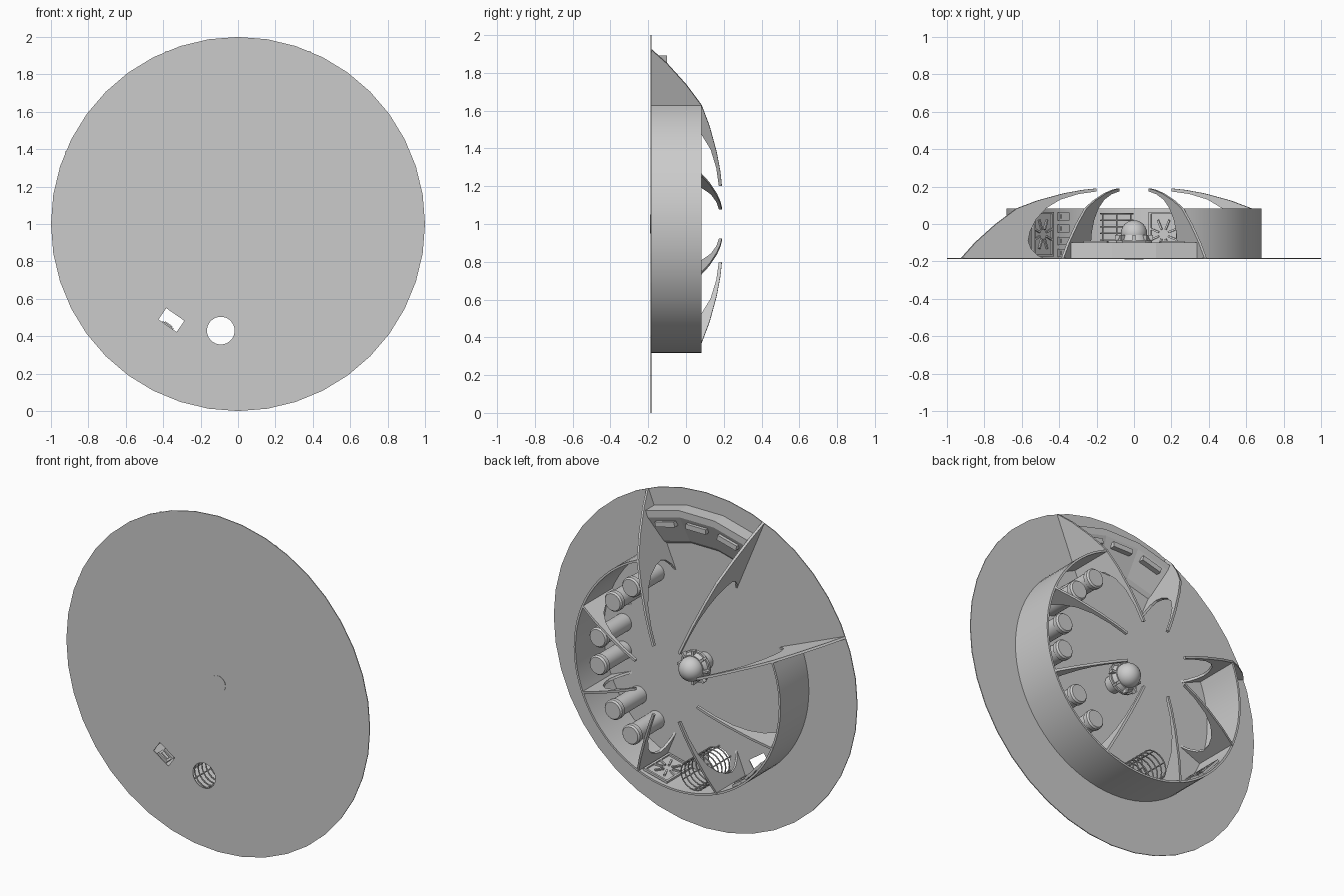
import bpy, bmesh, math
from mathutils import Matrix, Vector

if "Cube" in bpy.data.objects:
    bpy.data.objects.remove(bpy.data.objects["Cube"])

grey = bpy.data.materials.new("hull_grey")
grey.use_nodes = True
grey.diffuse_color = (0.6, 0.6, 0.6, 1)
grey.node_tree.nodes["Principled BSDF"].inputs["Base Color"].default_value = (0.6, 0.6, 0.6, 1)

BASE = -0.183   # inner surface of the disc
RIM = 0.083     # top of the wall


def polar(r, deg, y):
    a = math.radians(deg)
    return Vector((r * math.sin(a), y, 1 + r * math.cos(a)))


def frame(r, deg, y):
    """Local x = tangent, local y = +y, local z = outward."""
    return Matrix.Translation(polar(r, deg, y)) @ Matrix.Rotation(math.radians(deg), 4, 'Y')


def finish(name, bm, smooth=False):
    bmesh.ops.recalc_face_normals(bm, faces=bm.faces)
    me = bpy.data.meshes.new(name)
    bm.to_mesh(me)
    bm.free()
    me.materials.append(grey)
    ob = bpy.data.objects.new(name, me)
    bpy.context.collection.objects.link(ob)
    if smooth:
        bpy.ops.object.select_all(action='DESELECT')
        ob.select_set(True)
        bpy.context.view_layer.objects.active = ob
        bpy.ops.object.shade_smooth_by_angle(angle=math.radians(35))
    return ob


def add_box(bm, mat, size):
    bmesh.ops.create_cube(bm, size=1, matrix=mat @ Matrix.Diagonal((*size, 1)))


def add_cyl(bm, x, z, y0, y1, r0, r1=None, n=24):
    m = Matrix.Translation((x, (y0 + y1) / 2, z)) @ Matrix.Rotation(-math.pi / 2, 4, 'X')
    bmesh.ops.create_cone(bm, cap_ends=True, segments=n, radius1=r0,
                          radius2=r0 if r1 is None else r1, depth=y1 - y0, matrix=m)


def add_sweep(bm, profile, angles):
    """Closed (r, y) profile swept round the disc axis, capped at both ends."""
    rings = [[bm.verts.new(polar(r, a, y)) for r, y in profile] for a in angles]
    n = len(profile)
    for p, q in zip(rings, rings[1:]):
        for i in range(n):
            j = (i + 1) % n
            bm.faces.new((p[i], p[j], q[j], q[i]))
    bm.faces.new(rings[0])
    bm.faces.new(rings[-1])


# Base disc with a round and a rectangular opening
bm = bmesh.new()
add_cyl(bm, 0, 1, -0.188, BASE, 1.0, n=40)
disc = finish("base_disc", bm)
HOLE_X, HOLE_Z = -0.092, 0.43
bm = bmesh.new()
add_cyl(bm, HOLE_X, HOLE_Z, -0.3, -0.1, 0.074, n=32)
add_box(bm, frame(0.625, 214.7, -0.2), (0.118, 0.2, 0.073))
cutter = finish("opening_cutter", bm)
cutter.hide_render = True
mod = disc.modifiers.new("openings", 'BOOLEAN')
mod.operation = 'DIFFERENCE'
mod.solver = 'EXACT'
mod.object = cutter
bpy.context.view_layer.objects.active = disc
bpy.ops.object.modifier_apply(modifier="openings")
bpy.data.objects.remove(cutter)

# Curved wall covering three quarters of the circle
bm = bmesh.new()
add_sweep(bm, [(0.67, BASE), (0.682, BASE), (0.682, RIM), (0.67, RIM)],
          [22.5 + 270 * i / 60 for i in range(61)])
finish("ring_wall", bm, True)

# Eight claw shaped ribs; three of them run out to the disc edge
inner = [(0.22, 0.174), (0.325, 0.16), (0.43, 0.13), (0.51, 0.085), (0.57, 0.025),
         (0.605, -0.04), (0.615, -0.09), (0.6, -0.13), (0.565, -0.165), (0.525, BASE)]
arch = [(0.68, RIM), (0.56, 0.125), (0.41, 0.163), (0.30, 0.182), (0.22, 0.19)]
long_foot = [(1.0, BASE), (0.92, -0.1), (0.8, 0.0)]
for k in range(8):
    deg = 22.5 + 45 * k
    foot = long_foot if deg in (22.5, 292.5, 337.5) else [(0.68, BASE)]
    bm = bmesh.new()
    t = Vector((math.cos(math.radians(deg)), 0, -math.sin(math.radians(deg)))) * 0.014
    face = bm.faces.new([bm.verts.new(polar(r, deg, y) - t / 2) for r, y in foot + arch + inner])
    ext = bmesh.ops.extrude_face_region(bm, geom=[face])
    bmesh.ops.translate(bm, vec=t, verts=[v for v in ext["geom"] if isinstance(v, bmesh.types.BMVert)])
    finish(f"rib_{k + 1}", bm)

# Upright canisters, a pair in each of three bays
for bay in (45, 90, 135):
    for side in (-8.7, 8.7):
        bm = bmesh.new()
        c = polar(0.545, bay + side, 0)
        add_cyl(bm, c.x, c.z, BASE, 0.035, 0.052)
        add_cyl(bm, c.x, c.z, 0.03, 0.055, 0.058)
        add_cyl(bm, c.x, c.z, 0.055, 0.065, 0.058, 0.05)
        finish(f"canister_{bay}_{'a' if side < 0 else 'b'}", bm, True)

# Faceted console between the two upper ribs, with three raised bars
bm = bmesh.new()
add_sweep(bm, [(0.68, BASE), (0.9, BASE), (0.9, -0.1), (0.86, -0.1), (0.7, -0.165)],
          (-22, -7.5, 7.5, 22))
finish("console", bm)
bm = bmesh.new()
for a in (-14.5, 0, 14.5):
    add_box(bm, frame(0.815, a, -0.11), (0.13, 0.04, 0.03))
finish("console_bars", bm)

# Central hub: post, notched flange and ball
bm = bmesh.new()
add_cyl(bm, 0, 1, -0.19, -0.09, 0.05)
add_cyl(bm, 0, 1, -0.1, -0.085, 0.095, n=16)
add_cyl(bm, 0, 1, -0.085, -0.06, 0.085, 0.075)
for k in range(8):
    a = 45 * k
    m = Matrix.Translation((0, 0, 1)) @ Matrix.Rotation(math.radians(a), 4, 'Y')
    add_box(bm, m @ Matrix.Translation((0, -0.075, 0.083)), (0.014, 0.03, 0.035))
finish("hub_base", bm, True)
bm = bmesh.new()
bmesh.ops.create_uvsphere(bm, u_segments=24, v_segments=16, radius=0.07,
                          matrix=Matrix.Translation((0, -0.05, 1)))
finish("hub_ball", bm, True)

# Wire cage round the circular opening
bm = bmesh.new()
N, M, R, W = 24, 6, 0.086, 0.004
for k in range(7):
    y = -0.155 + 0.035 * k
    loops = []
    for i in range(N):
        a = 2 * math.pi * i / N
        loops.append([bm.verts.new((HOLE_X + (R + W * math.cos(b)) * math.cos(a), y + W * math.sin(b),
                                    HOLE_Z + (R + W * math.cos(b)) * math.sin(a)))
                      for b in (2 * math.pi * j / M for j in range(M))])
    for i in range(N):
        p, q = loops[i], loops[(i + 1) % N]
        for j in range(M):
            bm.faces.new((p[j], p[(j + 1) % M], q[(j + 1) % M], q[j]))
for k in range(6):
    a = math.radians(60 * k + 30)
    add_cyl(bm, HOLE_X + R * math.cos(a), HOLE_Z + R * math.sin(a), BASE, 0.058, W, n=6)
finish("opening_cage", bm, True)

# Starburst panels against the inside of the wall
for deg in (166, 228):
    bm = bmesh.new()
    m = frame(0.655, deg, -0.055)
    for s in (-1, 1):
        add_box(bm, m @ Matrix.Translation((s * 0.075, 0, 0)), (0.012, 0.24, 0.014))
        add_box(bm, m @ Matrix.Translation((0, s * 0.114, 0)), (0.15, 0.012, 0.014))
    add_box(bm, m @ Matrix.Translation((0, 0, 0.006)), (0.15, 0.23, 0.006))
    for k in range(8):
        spoke = m @ Matrix.Rotation(math.radians(45 * k + 22.5), 4, 'Z')
        add_box(bm, spoke @ Matrix.Translation((0.055, 0, -0.002)), (0.055, 0.01, 0.01))
    finish(f"burst_panel_{deg}", bm)

# Column of four framed buttons above the rectangular opening
bm = bmesh.new()
for y in (-0.155, -0.09, -0.025, 0.04):
    m = frame(0.663, 214.7, y)
    add_box(bm, m, (0.07, 0.042, 0.016))
    add_box(bm, m @ Matrix.Translation((0, 0, -0.01)), (0.046, 0.022, 0.008))
finish("wall_buttons", bm)
